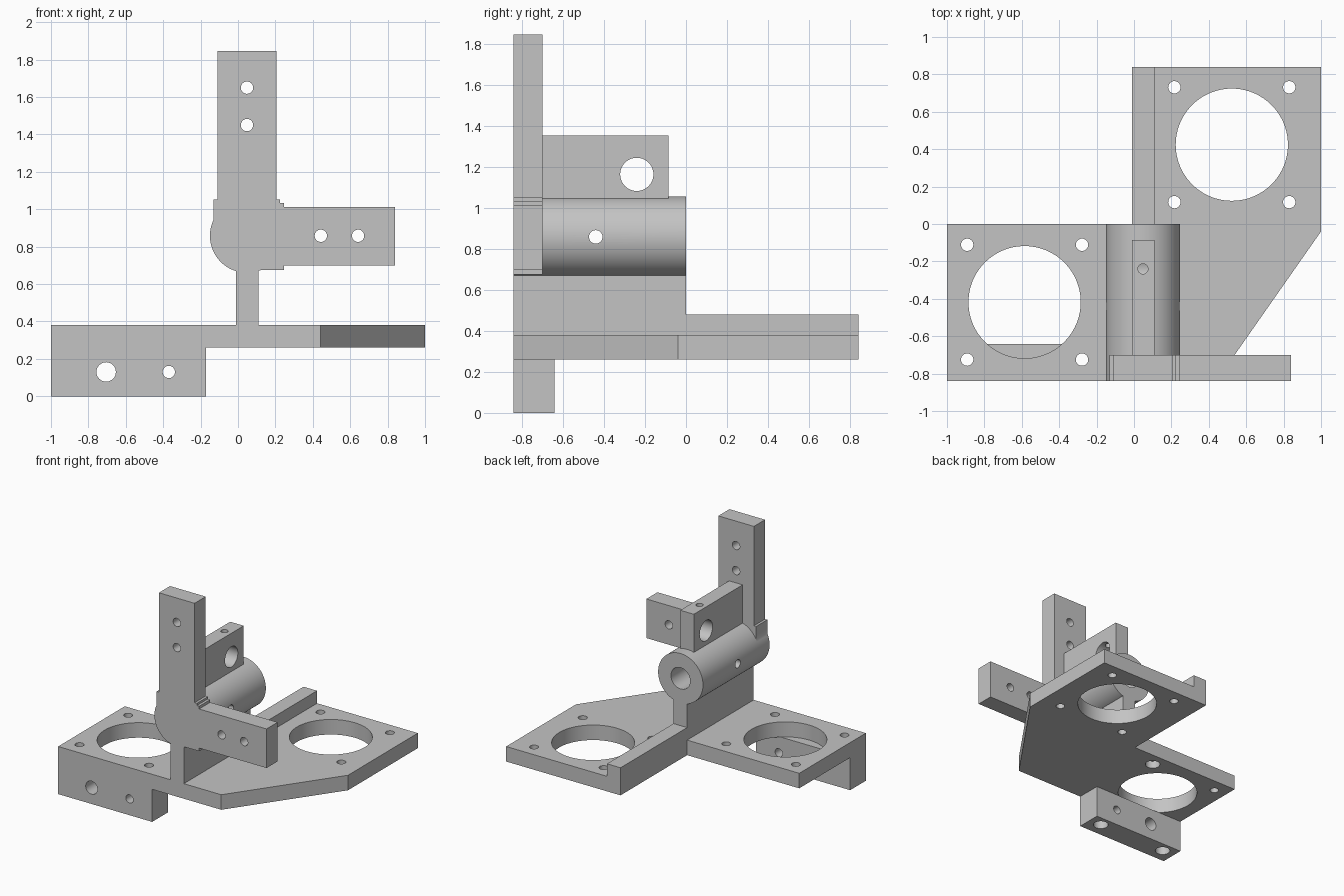
import bpy, bmesh, math
from mathutils import Matrix, Vector

start_cube = bpy.data.objects.get("Cube")
if start_cube:
    bpy.data.objects.remove(start_cube, do_unlink=True)

GREY = (0.55, 0.55, 0.55, 1)
grey = bpy.data.materials.new("plain_grey")
grey.use_nodes = True
grey.diffuse_color = GREY
grey.node_tree.nodes["Principled BSDF"].inputs["Base Color"].default_value = GREY

FRONT, BACK = -0.84, 0.84
PLATE_LOW, PLATE_TOP = 0.26, 0.38
CX, CZ, TUBE_R = 0.048, 0.858, 0.198   # tube axis and radius
RIB = (-0.01, 0.11)
SCREW = 0.033


def finish(name, bm):
    bmesh.ops.recalc_face_normals(bm, faces=bm.faces)
    mesh = bpy.data.meshes.new(name)
    bm.to_mesh(mesh)
    bm.free()
    mesh.materials.append(grey)
    obj = bpy.data.objects.new(name, mesh)
    bpy.context.collection.objects.link(obj)
    return obj


def extrude(name, outline, vector):
    bm = bmesh.new()
    face = bm.faces.new([bm.verts.new(p) for p in outline])
    new = bmesh.ops.extrude_face_region(bm, geom=[face])["geom"]
    moved = [v for v in new if isinstance(v, bmesh.types.BMVert)]
    bmesh.ops.translate(bm, verts=moved, vec=vector)
    return finish(name, bm)


def box(name, x, y, z):
    base = [(x[0], y[0], z[0]), (x[1], y[0], z[0]), (x[1], y[1], z[0]), (x[0], y[1], z[0])]
    return extrude(name, base, (0, 0, z[1] - z[0]))


def rod(name, a, b, r, sides=48):
    a, b = Vector(a), Vector(b)
    turn = (b - a).to_track_quat("Z", "Y").to_matrix().to_4x4()
    bm = bmesh.new()
    bmesh.ops.create_cone(bm, cap_ends=True, segments=sides, radius1=r, radius2=r,
                          depth=(b - a).length,
                          matrix=Matrix.Translation((a + b) / 2) @ turn)
    return finish(name, bm)


def drill(obj, a, b, r, sides=32):
    cutter = rod("cutter", a, b, r, sides)
    cutter.hide_render = True
    mod = obj.modifiers.new("drill", "BOOLEAN")
    mod.operation, mod.solver, mod.object = "DIFFERENCE", "EXACT", cutter
    bpy.context.view_layer.objects.active = obj
    bpy.ops.object.modifier_apply(modifier=mod.name)
    bpy.data.objects.remove(cutter, do_unlink=True)


# Base plate with two motor openings, each with four screw holes
outline = [(-1, FRONT), (0.44, FRONT), (1, -0.04), (1, BACK), (RIB[0], BACK), (RIB[0], 0), (-1, 0)]
base_plate = extrude("base_plate", [(x, y, PLATE_LOW) for x, y in outline],
                     (0, 0, PLATE_TOP - PLATE_LOW))
for mx, my in ((-0.585, -0.418), (0.523, 0.424)):
    drill(base_plate, (mx, my, 0.1), (mx, my, 0.6), 0.3, 96)
    for sx in (-1, 1):
        for sy in (-1, 1):
            x, y = mx + sx * 0.307, my + sy * 0.307
            drill(base_plate, (x, y, 0.1), (x, y, 0.6), SCREW)

# Mounting block under the front of the plate
mount_block = box("mount_block", (-1, -0.17), (FRONT, -0.642), (0, PLATE_LOW))
for x, r in ((-0.705, 0.052), (-0.37, SCREW)):
    drill(mount_block, (x, -1, 0.13), (x, -0.5, 0.13), r)

# Wide screw head recesses reached from below
for x, y in ((-0.892, -0.725), (-0.278, -0.725), (-0.278, -0.111)):
    drill(base_plate, (x, y, -0.1), (x, y, 0.32), 0.056)
    if y < -0.5:
        drill(mount_block, (x, y, -0.1), (x, y, 0.32), 0.056)

# Web below the tube and low rail behind it
web = box("web", RIB, (FRONT, 0), (PLATE_TOP, 0.68))
rail = box("rail", RIB, (0, BACK), (PLATE_TOP, 0.48))

# Bearing tube with blind bore and cross hole
bearing_tube = rod("bearing_tube", (CX, -0.7, CZ), (CX, 0, CZ), TUBE_R, 96)
drill(bearing_tube, (CX, -0.699, CZ), (CX, 0.1, CZ), 0.085, 48)
drill(bearing_tube, (-0.3, -0.44, CZ), (0.4, -0.44, CZ), SCREW)

# Tab on top of the tube with rod hole and set screw hole
clamp_tab = box("clamp_tab", RIB, (-0.7, -0.085), (1.03, 1.352))
drill(clamp_tab, (-0.2, -0.24, 1.163), (0.3, -0.24, 1.163), 0.081, 48)
drill(clamp_tab, (CX, -0.24, 1.163), (CX, -0.24, 1.5), 0.027)

# Angled front arm: rounded corner with an upright and a sideways bar
profile = [(-0.11, 1.845), (-0.11, 1.052), (-0.13, 1.052)]
for i in range(33):
    a = math.radians(154 + (292 - 154) * i / 32)
    profile.append((CX + TUBE_R * math.cos(a), CZ + TUBE_R * math.sin(a)))
profile += [(0.245, 0.675), (0.245, 0.7), (0.84, 0.7), (0.84, 1.012), (0.245, 1.012),
            (0.245, 1.034), (0.225, 1.034), (0.225, 1.052), (0.205, 1.052), (0.205, 1.845)]
front_arm = extrude("front_arm", [(x, FRONT, z) for x, z in profile], (0, 0.14, 0))
for x, z in ((CX, 1.65), (CX, 1.45), (0.443, CZ), (0.642, CZ)):
    drill(front_arm, (x, -1, z), (x, -0.5, z), SCREW)

# Smooth round walls, keep edges sharp
bpy.ops.object.select_all(action="DESELECT")
for part in (base_plate, mount_block, web, rail, bearing_tube, clamp_tab, front_arm):
    part.select_set(True)
bpy.context.view_layer.objects.active = base_plate
bpy.ops.object.shade_smooth_by_angle(angle=math.radians(30))
